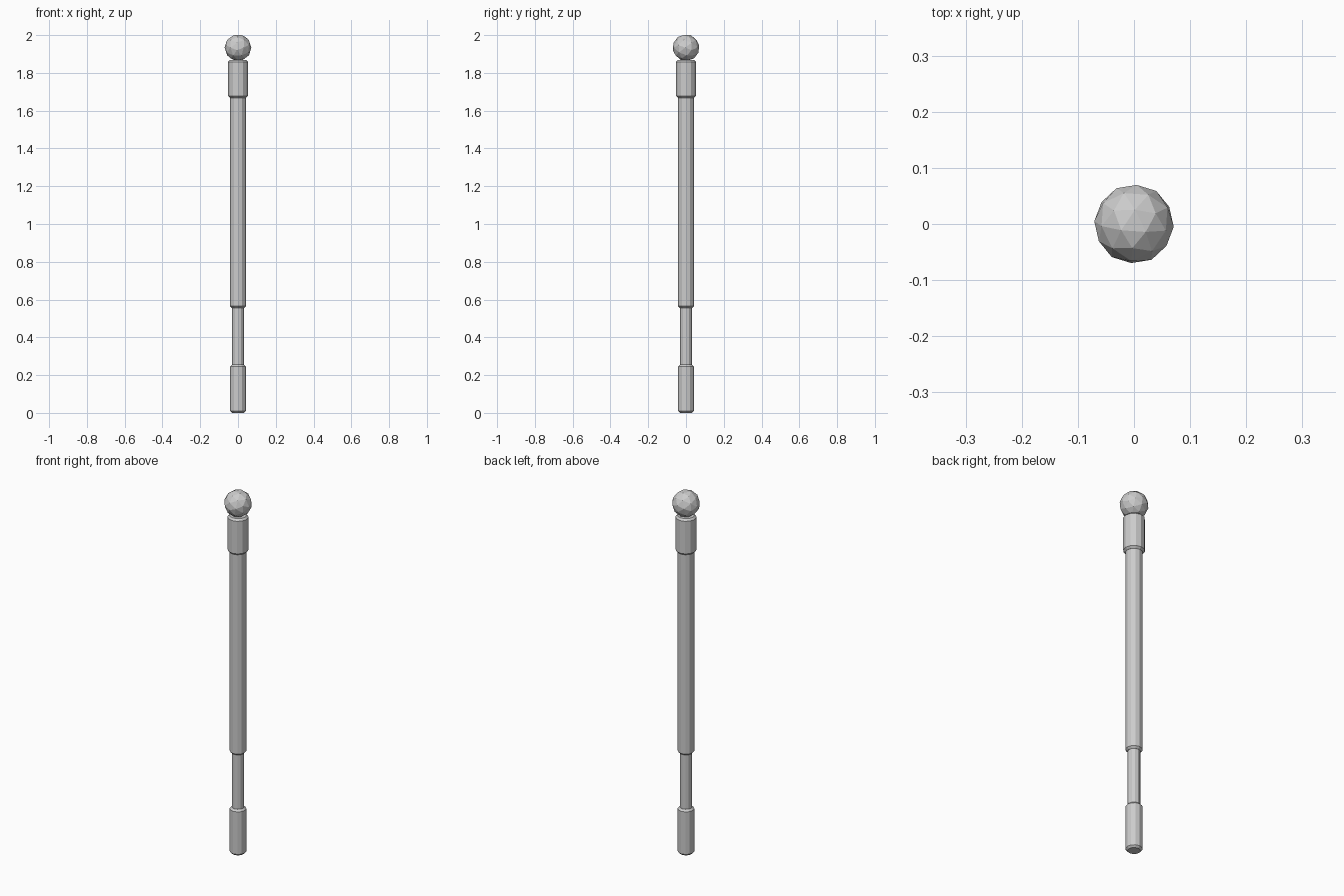
import bpy, bmesh, math
from mathutils import Vector, Matrix

if "Cube" in bpy.data.objects:
    bpy.data.objects.remove(bpy.data.objects["Cube"])

SIDES = 12


def finish(bm, name):
    mesh = bpy.data.meshes.new(name)
    bm.to_mesh(mesh)
    bm.free()
    obj = bpy.data.objects.new(name, mesh)
    bpy.context.collection.objects.link(obj)
    return obj


def rod(name, r, z0, z1, bevel=0.01):
    """Faceted cylinder with chamfered rims."""
    bm = bmesh.new()
    bmesh.ops.create_cone(bm, cap_ends=True, segments=SIDES, radius1=r, radius2=r,
                          depth=z1 - z0, matrix=Matrix.Translation((0, 0, (z0 + z1) / 2)))
    if bevel:
        rims = [e for e in bm.edges if abs(e.verts[0].co.z - e.verts[1].co.z) < 1e-5]
        bmesh.ops.bevel(bm, geom=rims, offset=bevel, segments=1, affect='EDGES')
    return finish(bm, name)


# Shaft sections, bottom to top
rod("foot_ferrule", 0.042, 0.0, 0.255)
rod("lower_rod", 0.031, 0.245, 0.57, 0)
rod("main_shaft", 0.042, 0.555, 1.685)
rod("top_collar", 0.053, 1.668, 1.868)

# Faceted ball knob, turned so that a flat facet is on top
bm = bmesh.new()
bmesh.ops.create_icosphere(bm, subdivisions=2, radius=0.071)
face = max(bm.faces, key=lambda f: (round(f.calc_area(), 7), f.normal.z))
face.normal_update()
turn = face.normal.rotation_difference(Vector((0, 0, 1))).to_matrix()
bmesh.ops.rotate(bm, verts=bm.verts, cent=(0, 0, 0), matrix=turn)
v = face.verts[0].co
spin = math.radians(86) - math.atan2(v.y, v.x)
bmesh.ops.rotate(bm, verts=bm.verts, cent=(0, 0, 0), matrix=Matrix.Rotation(spin, 3, 'Z'))
top = max(w.co.z for w in bm.verts)
bmesh.ops.translate(bm, verts=bm.verts, vec=(0, 0, 2.0 - top))
finish(bm, "ball_knob")
